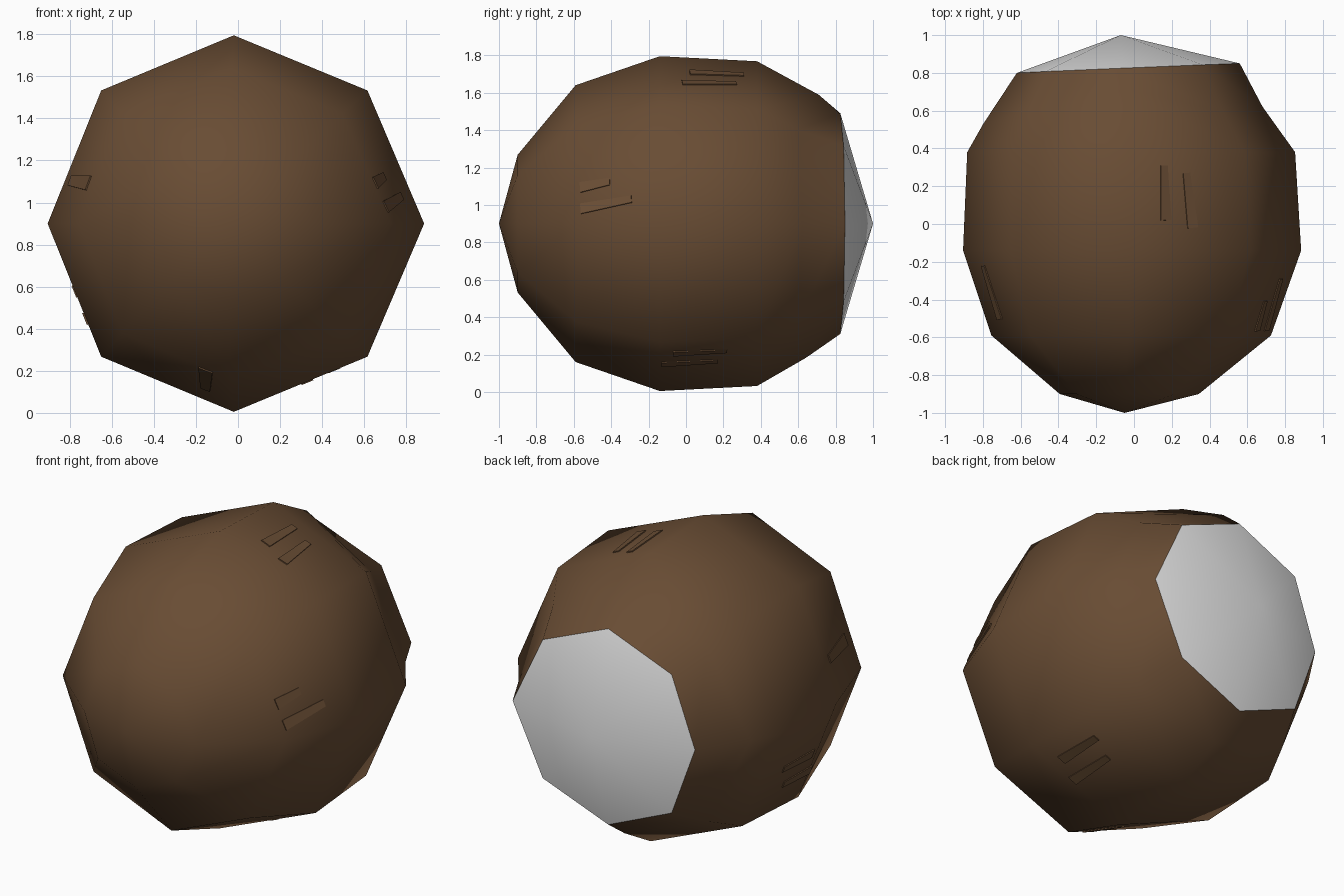
import bpy, bmesh, math
from mathutils import Vector
from mathutils.bvhtree import BVHTree

cube = bpy.data.objects.get("Cube")
if cube:
    bpy.data.objects.remove(cube, do_unlink=True)

SIDES = 8
MID_Z = 0.9


def material(name, rgb):
    mat = bpy.data.materials.new(name)
    mat.use_nodes = True
    mat.diffuse_color = (*rgb, 1)
    mat.node_tree.nodes["Principled BSDF"].inputs["Base Color"].default_value = (*rgb, 1)
    return mat


brown = material("husk brown", (0.14, 0.073, 0.034))
white = material("flesh white", (0.8, 0.8, 0.8))


def finish(bm, name, mat, smooth):
    bmesh.ops.recalc_face_normals(bm, faces=bm.faces)
    mesh = bpy.data.meshes.new(name)
    bm.to_mesh(mesh)
    bm.free()
    mesh.materials.append(mat)
    for poly in mesh.polygons:
        poly.use_smooth = smooth
    obj = bpy.data.objects.new(name, mesh)
    bpy.context.collection.objects.link(obj)
    return obj


def ring(bm, y, r, shift, tilt=0.0, ys=None, bulge=None):
    """One octagonal ring around the y axis, slightly off centre."""
    verts = []
    for i in range(SIDES):
        a = math.tau * i / SIDES
        c, s = math.cos(a), math.sin(a)
        ri = r
        yi = y + tilt * c
        if ys:
            yi = ys[i]
            ri = 0.87 - (yi - 0.37) * 0.636 + bulge[i]
        verts.append(bm.verts.new((shift * (1 - 0.5 * c ** 4) + ri * c, yi, MID_Z + ri * s)))
    return verts


def bridge(bm, a, b):
    for i in range(SIDES):
        j = (i + 1) % SIDES
        bm.faces.new((a[i], a[j], b[j], b[i]))


def fan(bm, tip, a):
    for i in range(SIDES):
        bm.faces.new((tip, a[i], a[(i + 1) % SIDES]))


def rim(bm):
    return ring(bm, 0.825, 0.59, -0.06, 0.025)


# Husk: rings from the closed front tip to the open rim
bm = bmesh.new()
rings = [ring(bm, -0.9, 0.368, -0.05),
         ring(bm, -0.59, 0.74, -0.03),
         ring(bm, -0.14, 0.895, -0.02),
         ring(bm, 0.38, 0.868, -0.03),
         ring(bm, 0, 0, -0.04,
              ys=[0.62, 0.6, 0.71, 0.6, 0.53, 0.58, 0.64, 0.6],
              bulge=[-0.01, -0.015, 0.035, 0.02, 0.01, 0.015, 0.02, 0.0]),
         rim(bm)]
fan(bm, bm.verts.new((-0.05, -1, MID_Z)), rings[0])
for lower, upper in zip(rings, rings[1:]):
    bridge(bm, lower, upper)
bmesh.ops.recalc_face_normals(bm, faces=bm.faces)
tree = BVHTree.FromBMesh(bm)
finish(bm, "husk", brown, True)

# Flesh: shallow cone closing the rim at the back
bm = bmesh.new()
edge = rim(bm)
fan(bm, bm.verts.new((-0.07, 1, MID_Z)), edge)
flesh = finish(bm, "flesh", white, True)
if flesh.data.polygons[0].normal.y < 0:
    flesh.data.flip_normals()


# Bark marks: thin tapered plates lying on the husk
def mark(name, start, end, width=0.05, lift=0.006):
    p, normal, _, _ = tree.find_nearest((Vector(start) + Vector(end)) / 2)
    along = Vector(end) - Vector(start)
    half = along.length / 2
    along = (along - normal * along.dot(normal)).normalized()
    across = normal.cross(along)
    bm = bmesh.new()
    layers = []
    for h in (-0.003, lift):
        layers.append([bm.verts.new(p + normal * h + along * u * half + across * v * width * (0.5 - 0.1 * u))
                       for u, v in ((-1, -1), (1, -1), (1, 1), (-1, 1))])
    low, high = layers
    bm.faces.new(low)
    bm.faces.new(high)
    for i in range(4):
        j = (i + 1) % 4
        bm.faces.new((low[i], low[j], high[j], high[i]))
    finish(bm, name, brown, False)


mark("top_mark_inner", (0.17, 0.02, 1.71), (0.16, 0.31, 1.7))
mark("top_mark_outer", (0.31, -0.02, 1.65), (0.28, 0.27, 1.655))
mark("left_mark_lower", (0.75, -0.58, 1.0), (0.8, -0.3, 1.04))
mark("left_mark_upper", (0.69, -0.58, 1.11), (0.73, -0.42, 1.14))
mark("left_base_mark_outer", (0.46, -0.07, 0.2), (0.46, 0.22, 0.2))
mark("left_base_mark_inner", (0.33, -0.13, 0.145), (0.33, 0.17, 0.155))
mark("right_mark", (-0.73, -0.51, 1.1), (-0.79, -0.22, 1.1), 0.06)
mark("right_base_mark_upper", (-0.77, -0.1, 0.58), (-0.77, 0.17, 0.58))
mark("right_base_mark_lower", (-0.72, -0.15, 0.45), (-0.72, 0.1, 0.45))
mark("front_base_mark", (-0.16, -0.58, 0.19), (-0.16, -0.3, 0.1), 0.06)
